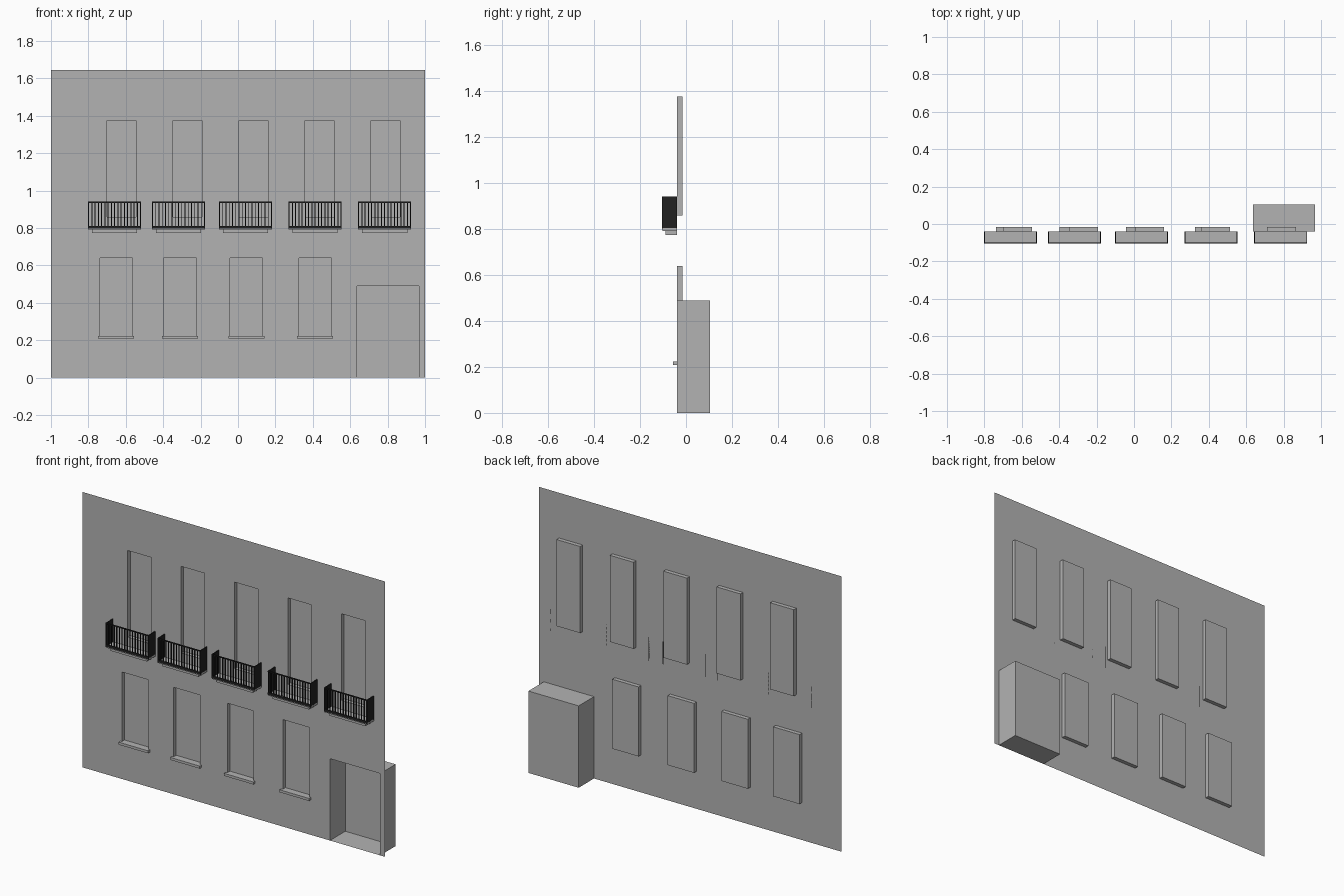
import bpy
import bmesh

cube = bpy.data.objects.get("Cube")
if cube:
    bpy.data.objects.remove(cube, do_unlink=True)


def material(name, value):
    m = bpy.data.materials.new(name)
    m.use_nodes = True
    colour = (value, value, value, 1)
    m.diffuse_color = colour
    m.node_tree.nodes["Principled BSDF"].inputs["Base Color"].default_value = colour
    return m


PLASTER = material("grey plaster", 0.45)
IRON = material("black iron", 0.015)

WALL_Y = -0.04
HEIGHT = 1.645


def finish(name, bm, mat):
    mesh = bpy.data.meshes.new(name)
    bm.to_mesh(mesh)
    bm.free()
    mesh.materials.append(mat)
    obj = bpy.data.objects.new(name, mesh)
    bpy.context.collection.objects.link(obj)
    return obj


def add_box(bm, x0, x1, y0, y1, z0, z1):
    verts = bmesh.ops.create_cube(bm, size=1)["verts"]
    for v in verts:
        v.co.x = x1 if v.co.x > 0 else x0
        v.co.y = y1 if v.co.y > 0 else y0
        v.co.z = z1 if v.co.z > 0 else z0


def box(name, mat, *bounds):
    bm = bmesh.new()
    add_box(bm, *bounds)
    return finish(name, bm, mat)


def loop(bm, rect, y):
    x0, x1, z0, z1 = rect
    corners = ((x0, z0), (x1, z0), (x1, z1), (x0, z1))
    return [bm.verts.new((x, y, z)) for x, z in corners]


def recess(name, rect, back_y):
    # open-fronted niche: back panel and four reveals
    bm = bmesh.new()
    front, back = loop(bm, rect, WALL_Y), loop(bm, rect, back_y)
    bm.faces.new(back)
    for i in range(4):
        j = (i + 1) % 4
        bm.faces.new((front[i], front[j], back[j], back[i]))
    finish(name, bm, PLASTER)


# Opening layout
upper_centres = [-0.623 + 0.353 * i for i in range(5)]
lower_centres = [-0.652, -0.310, 0.045, 0.412]
balcony_centres = [-0.660, -0.318, 0.040, 0.412, 0.784]
upper = [(c - 0.078, c + 0.078, 0.858, 1.375) for c in upper_centres]
lower = [(c - 0.087, c + 0.087, 0.224, 0.639) for c in lower_centres]
door = (0.636, 0.968, 0, 0.489)
openings = upper + lower + [door]

# Thin facade sheet, with a cell grid that leaves the openings empty
xs = sorted({-1, 1} | {x for r in openings for x in r[:2]})
zs = sorted({0, HEIGHT} | {z for r in openings for z in r[2:]})
bm = bmesh.new()
for x0, x1 in zip(xs, xs[1:]):
    for z0, z1 in zip(zs, zs[1:]):
        cx, cz = (x0 + x1) / 2, (z0 + z1) / 2
        if not any(a < cx < b and c < cz < d for a, b, c, d in openings):
            bm.faces.new(loop(bm, (x0, x1, z0, z1), WALL_Y))
bmesh.ops.remove_doubles(bm, verts=bm.verts, dist=0.0001)
finish("facade_wall", bm, PLASTER)

# Windows, sills and doorway
for i, r in enumerate(upper):
    recess(f"upper_window_{i + 1}", r, -0.016)
for i, r in enumerate(lower):
    recess(f"lower_window_{i + 1}", r, -0.016)
    box(f"window_sill_{i + 1}", PLASTER, r[0] - 0.01, r[1] + 0.01,
        -0.057, WALL_Y, 0.209, 0.224)
recess("doorway", door, 0.105)

# Balconies: stepped slab, barred front and closed iron sides
HALF = 0.142
FRONT = -0.105
BARS = 17
for i, c in enumerate(balcony_centres):
    left, right = c - HALF, c + HALF
    box(f"balcony_slab_{i + 1}", PLASTER, left, right, -0.102, WALL_Y, 0.792, 0.804)
    box(f"balcony_bracket_{i + 1}", PLASTER, c - 0.121, c + 0.121,
        -0.09, WALL_Y, 0.774, 0.792)
    bm = bmesh.new()
    add_box(bm, left, right, FRONT, FRONT + 0.006, 0.798, 0.812)
    add_box(bm, left, right, FRONT, FRONT + 0.006, 0.935, 0.941)
    for k in range(BARS):
        x = left + 0.003 + (2 * HALF - 0.006) * k / (BARS - 1)
        add_box(bm, x - 0.0025, x + 0.0025, FRONT + 0.0005, FRONT + 0.0055, 0.805, 0.938)
    for x in (left, right - 0.005):
        add_box(bm, x, x + 0.005, FRONT + 0.003, WALL_Y, 0.8, 0.941)
    finish(f"balcony_railing_{i + 1}", bm, IRON)
